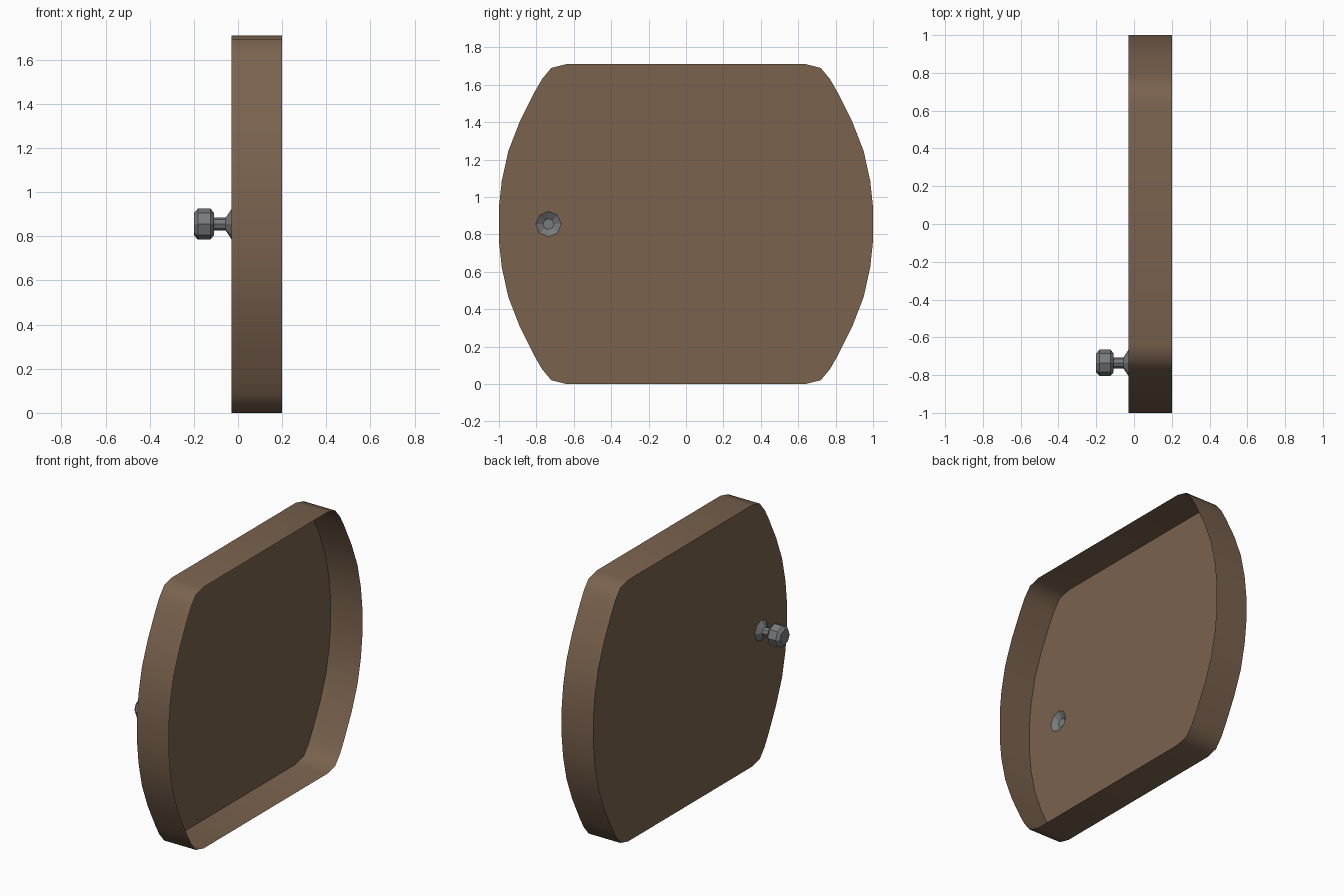
import bpy, bmesh, math

cube = bpy.data.objects.get("Cube")
if cube:
    bpy.data.objects.remove(cube, do_unlink=True)

MID_Z = 0.855               # centre height of the door
KNOB_Y = -0.735             # knob position along the door
BACK_X, RIM_X = -0.03, 0.2  # panel plane and open rim edge
SIDES = 8


def material(name, rgb, roughness):
    mat = bpy.data.materials.new(name)
    mat.use_nodes = True
    mat.diffuse_color = (*rgb, 1)
    bsdf = mat.node_tree.nodes["Principled BSDF"]
    bsdf.inputs["Base Color"].default_value = (*rgb, 1)
    bsdf.inputs["Roughness"].default_value = roughness
    return mat


brown = material("brown wood", (0.195, 0.123, 0.076), 0.8)
grey = material("grey metal", (0.19, 0.2, 0.205), 0.6)


def finish(bm, name, mat):
    mesh = bpy.data.meshes.new(name)
    bm.to_mesh(mesh)
    bm.free()
    mesh.materials.append(mat)
    obj = bpy.data.objects.new(name, mesh)
    bpy.context.collection.objects.link(obj)
    return obj


def ring(bm, x, radius):
    """Ring of vertices around the knob axis."""
    angles = [2 * math.pi * i / SIDES for i in range(SIDES)]
    return [bm.verts.new((x, KNOB_Y + radius * math.cos(a),
                          MID_Z + radius * math.sin(a))) for a in angles]


def bridge(bm, a, b):
    for i in range(len(a)):
        j = (i + 1) % len(a)
        bm.faces.new((a[i], a[j], b[j], b[i]))


def loop_edges(bm, verts):
    return [bm.edges.new((v, verts[(i + 1) % len(verts)]))
            for i, v in enumerate(verts)]


def lathe(name, profile, capped):
    bm = bmesh.new()
    rings = [ring(bm, x, r) for x, r in profile]
    for a, b in zip(rings, rings[1:]):
        bridge(bm, a, b)
    if capped:
        bm.faces.new(rings[0])
        bm.faces.new(rings[-1])
    bmesh.ops.recalc_face_normals(bm, faces=bm.faces)
    return finish(bm, name, grey)


# Door outline: one quarter (y, height above centre), mirrored twice
quarter = [(1.0, 0.09), (0.985, 0.23), (0.95, 0.39), (0.89, 0.545), (0.81, 0.705),
           (0.77, 0.775), (0.72, 0.835), (0.64, 0.855)]
half = quarter + [(-y, h) for y, h in reversed(quarter)]
outline = half + [(-y, -h) for y, h in half]

# Back panel, with an opening where the knob is fixed
bm = bmesh.new()
outer = [bm.verts.new((BACK_X, y, MID_Z + h)) for y, h in outline]
hole = ring(bm, BACK_X, 0.068)
edges = loop_edges(bm, outer) + loop_edges(bm, hole)
bmesh.ops.triangle_fill(bm, use_beauty=True, use_dissolve=False, edges=edges,
                        normal=(-1, 0, 0))
for face in bm.faces:
    face.normal_update()
    if face.normal.x > 0:
        face.normal_flip()
finish(bm, "door_panel", brown)

# Thin rim wall running round the panel
bm = bmesh.new()
inner = [bm.verts.new((BACK_X, y, MID_Z + h)) for y, h in outline]
front = [bm.verts.new((RIM_X, y, MID_Z + h)) for y, h in outline]
bridge(bm, inner, front)
for face in bm.faces:
    face.normal_update()
    centre = face.calc_center_median()
    if face.normal.y * centre.y + face.normal.z * (centre.z - MID_Z) < 0:
        face.normal_flip()
    face.smooth = True
finish(bm, "door_rim", brown)

# Knob: hollow flared base, then a stem with a chamfered head
lathe("knob_flare", [(BACK_X, 0.068), (-0.056, 0.029)], False)
lathe("knob_head", [(-0.056, 0.029), (-0.108, 0.029), (-0.108, 0.05), (-0.125, 0.07),
                    (-0.182, 0.07), (-0.2, 0.05)], True)
